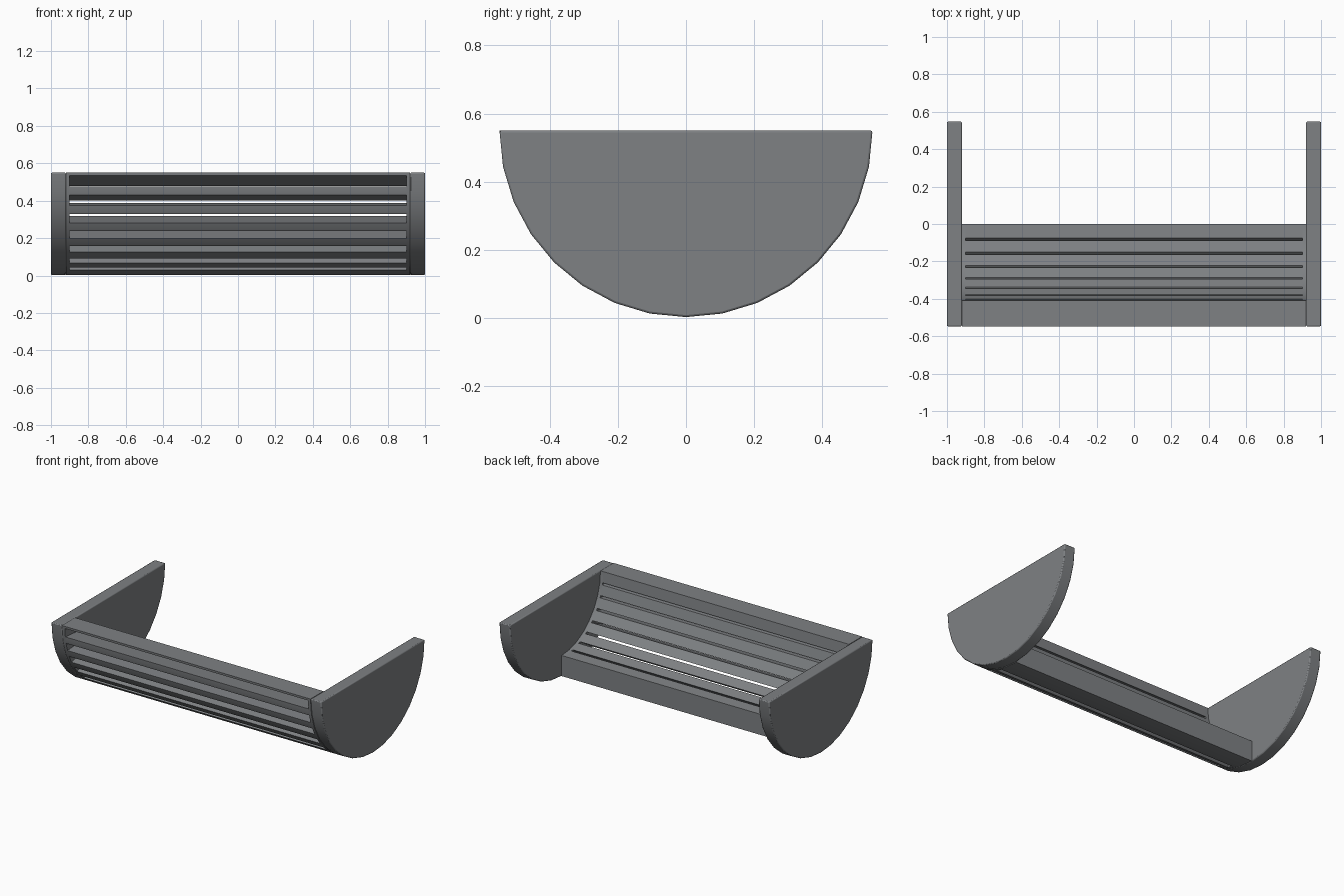
import bpy, bmesh, math

if "Cube" in bpy.data.objects:
    bpy.data.objects.remove(bpy.data.objects["Cube"])

R, R_IN, ZC = 0.548, 0.41, 0.55      # outer radius, inner radius, axis height
STEP = 11.25                         # facet size in degrees

grey = bpy.data.materials.new("steel grey")
grey.diffuse_color = (0.21, 0.22, 0.23, 1)
grey.use_nodes = True
grey.node_tree.nodes["Principled BSDF"].inputs["Base Color"].default_value = grey.diffuse_color


def pt(r, deg):
    """Point (y, z) on an arc; 0 = front rim, 90 = bottom."""
    a = math.radians(deg)
    return (-r * math.cos(a), ZC - r * math.sin(a))


def facet_pt(r, deg):
    """Point on the faceted arc, so slats lie flush with the end caps."""
    k = min(math.floor(deg / STEP), 7)
    t = deg / STEP - k
    p, q = pt(r, k * STEP), pt(r, (k + 1) * STEP)
    return (p[0] + (q[0] - p[0]) * t, p[1] + (q[1] - p[1]) * t)


def arc(r, a, b):
    inner = [k * STEP for k in range(9) if a + 0.1 < k * STEP < b - 0.1]
    return [facet_pt(r, d) for d in [a] + inner + [b]]


def extrude(name, profile, x0, x1, bevel=0):
    bm = bmesh.new()
    face = bm.faces.new([bm.verts.new((x0, y, z)) for y, z in profile])
    res = bmesh.ops.extrude_face_region(bm, geom=[face])
    vs = [v for v in res["geom"] if isinstance(v, bmesh.types.BMVert)]
    bmesh.ops.translate(bm, verts=vs, vec=(x1 - x0, 0, 0))
    bmesh.ops.recalc_face_normals(bm, faces=bm.faces)
    me = bpy.data.meshes.new(name)
    bm.to_mesh(me)
    bm.free()
    ob = bpy.data.objects.new(name, me)
    bpy.context.collection.objects.link(ob)
    me.materials.append(grey)
    if bevel:
        m = ob.modifiers.new("soft edge", "BEVEL")
        m.width, m.segments, m.limit_method = bevel, 2, "ANGLE"
        m.angle_limit = math.radians(40)
    bpy.context.view_layer.objects.active = ob
    ob.select_set(True)
    bpy.ops.object.shade_smooth_by_angle(angle=math.radians(30))
    ob.select_set(False)
    return ob


# half-disc end caps
half_disc = [pt(R, k * STEP) for k in range(17)]
for side, s in (("left", -1), ("right", 1)):
    extrude(side + "_end_cap", half_disc, s * 0.92, s * 1.0, 0.006)
    # solid border of the grille beside each cap
    border = arc(R, 0, 90) + arc(R_IN, 0, 90)[::-1]
    extrude(side + "_grille_border", border, s * 0.90, s * 0.92)

# louvre slats: slots are wide outside, narrow inside, sloping downward inward
outer = [(1.6 + 11.07 * k, 7.8 + 10.85 * k) for k in range(7)]
inner = [(STEP * (k + 1) - 1.1, STEP * (k + 1) + 0.9) for k in range(7)]
for k in range(8):
    o0, i0 = (outer[k - 1][1], inner[k - 1][1]) if k else (0, 0)
    o1, i1 = (outer[k][0], inner[k][0]) if k < 7 else (90, 90)
    extrude(f"grille_slat_{k + 1}", arc(R, o0, o1) + arc(R_IN, i0, i1)[::-1], -0.9, 0.9)
